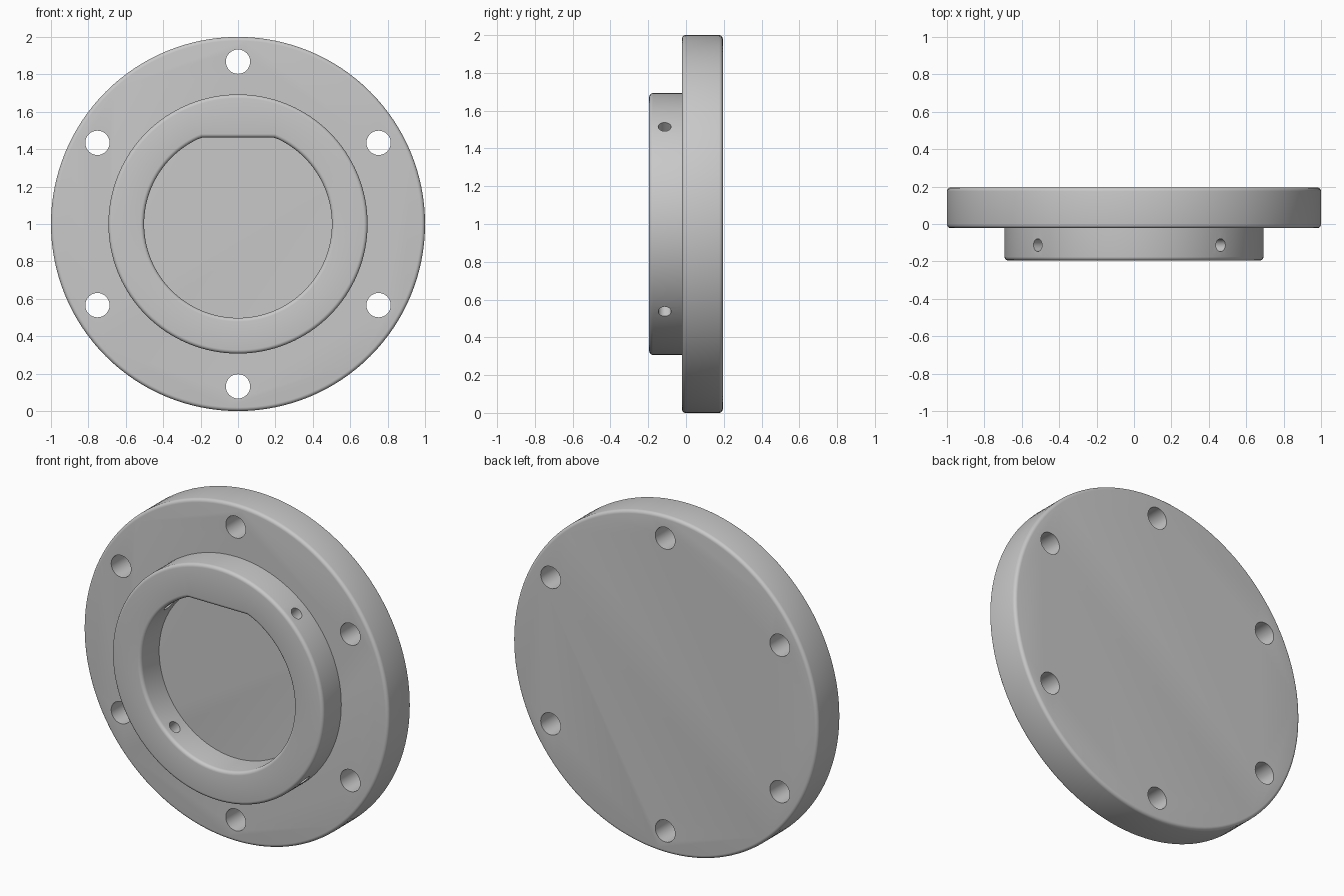
import bpy, bmesh
from math import sin, cos, pi, radians
from mathutils import Matrix, Vector

cube = bpy.data.objects.get("Cube")
if cube:
    bpy.data.objects.remove(cube)

SIDES = 128
FILLET = 0.02
BACK, STEP, FRONT = 0.195, -0.022, -0.195   # depths along y
CENTRE = Vector((0, 0, 1))

metal = bpy.data.materials.new("plain grey metal")
metal.use_nodes = True
grey = (0.58, 0.58, 0.58, 1)
metal.diffuse_color = grey
metal.node_tree.nodes["Principled BSDF"].inputs["Base Color"].default_value = grey


def circle(radius):
    return lambda angle, grow: radius + grow


def d_shape(radius, flat):
    """Circle cut by a straight edge at the top."""
    def reach(angle, grow):
        r = radius + grow
        return min(r, (flat + grow) / sin(angle)) if sin(angle) > 0.5 else r
    return reach


def fillet(shape, y, into, side):
    """Quarter-round steps (shape, grow, y); side is -1 for outer, 1 for inner edges."""
    steps = []
    for i in range(6):
        a = i / 5 * pi / 2
        steps.append((shape, side * FILLET * (1 - cos(a)), y + into * FILLET * (1 - sin(a))))
    return steps


def make_object(name, bm):
    bmesh.ops.recalc_face_normals(bm, faces=bm.faces)
    mesh = bpy.data.meshes.new(name)
    bm.to_mesh(mesh)
    bm.free()
    mesh.materials.append(metal)
    obj = bpy.data.objects.new(name, mesh)
    bpy.context.collection.objects.link(obj)
    return obj


def loft(name, rings, closed):
    """Skin a list of rings; either cap the ends or join last to first."""
    bm = bmesh.new()
    loops = []
    for shape, grow, y in rings:
        loop = []
        for i in range(SIDES):
            a = 2 * pi * i / SIDES
            r = shape(a, grow)
            loop.append(bm.verts.new(CENTRE + Vector((r * cos(a), y, r * sin(a)))))
        loops.append(loop)
    pairs = list(zip(loops, loops[1:]))
    if closed:
        pairs.append((loops[-1], loops[0]))
    else:
        bm.faces.new(loops[0])
        bm.faces.new(loops[-1])
    for a, b in pairs:
        for i in range(SIDES):
            j = (i + 1) % SIDES
            bm.faces.new((a[i], a[j], b[j], b[i]))
    return make_object(name, bm)


def drill(target, radius, length, placements):
    """Cut cylinders at (position, direction) out of the target."""
    bm = bmesh.new()
    for pos, direction in placements:
        turn = direction.to_track_quat('Z', 'Y').to_matrix().to_4x4()
        bmesh.ops.create_cone(bm, cap_ends=True, segments=32, radius1=radius, radius2=radius,
                              depth=length, matrix=Matrix.Translation(pos) @ turn)
    cutter = make_object("hole_cutter", bm)
    cutter.hide_render = True
    mod = target.modifiers.new("holes", 'BOOLEAN')
    mod.operation = 'DIFFERENCE'
    mod.solver = 'EXACT'
    mod.object = cutter
    select(target)
    bpy.ops.object.modifier_apply(modifier=mod.name)
    bpy.data.objects.remove(cutter)


def select(obj):
    bpy.ops.object.select_all(action='DESELECT')
    obj.select_set(True)
    bpy.context.view_layer.objects.active = obj


def radial(degrees):
    a = radians(degrees)
    return Vector((cos(a), 0, sin(a)))


# Flange disc with both rims rounded
rim = circle(1.0)
flange = loft("flange_disc",
              fillet(rim, STEP, 1, -1)[::-1] + fillet(rim, BACK, -1, -1), False)

# Hub ring with a D-shaped bore, seated slightly into the flange
hub_outer, bore = circle(0.693), d_shape(0.502, 0.462)
seat = STEP + 0.01
hub = loft("hub_ring",
           [(hub_outer, 0, seat)] + fillet(hub_outer, FRONT, 1, -1)
           + fillet(bore, FRONT, 1, 1)[::-1] + [(bore, 0, seat)], True)

# Six bolt holes through the flange
drill(flange, 0.065, 1.0,
      [(CENTRE + radial(30 + 60 * k) * 0.868, Vector((0, 1, 0))) for k in range(6)])

# Four set screw holes through the hub wall
drill(hub, 0.034, 0.5,
      [(CENTRE + radial(48 + 90 * k) * 0.6 + Vector((0, -0.113, 0)), radial(48 + 90 * k))
       for k in range(4)])

for part in (flange, hub):
    select(part)
    bpy.ops.object.shade_smooth_by_angle(angle=radians(30))
